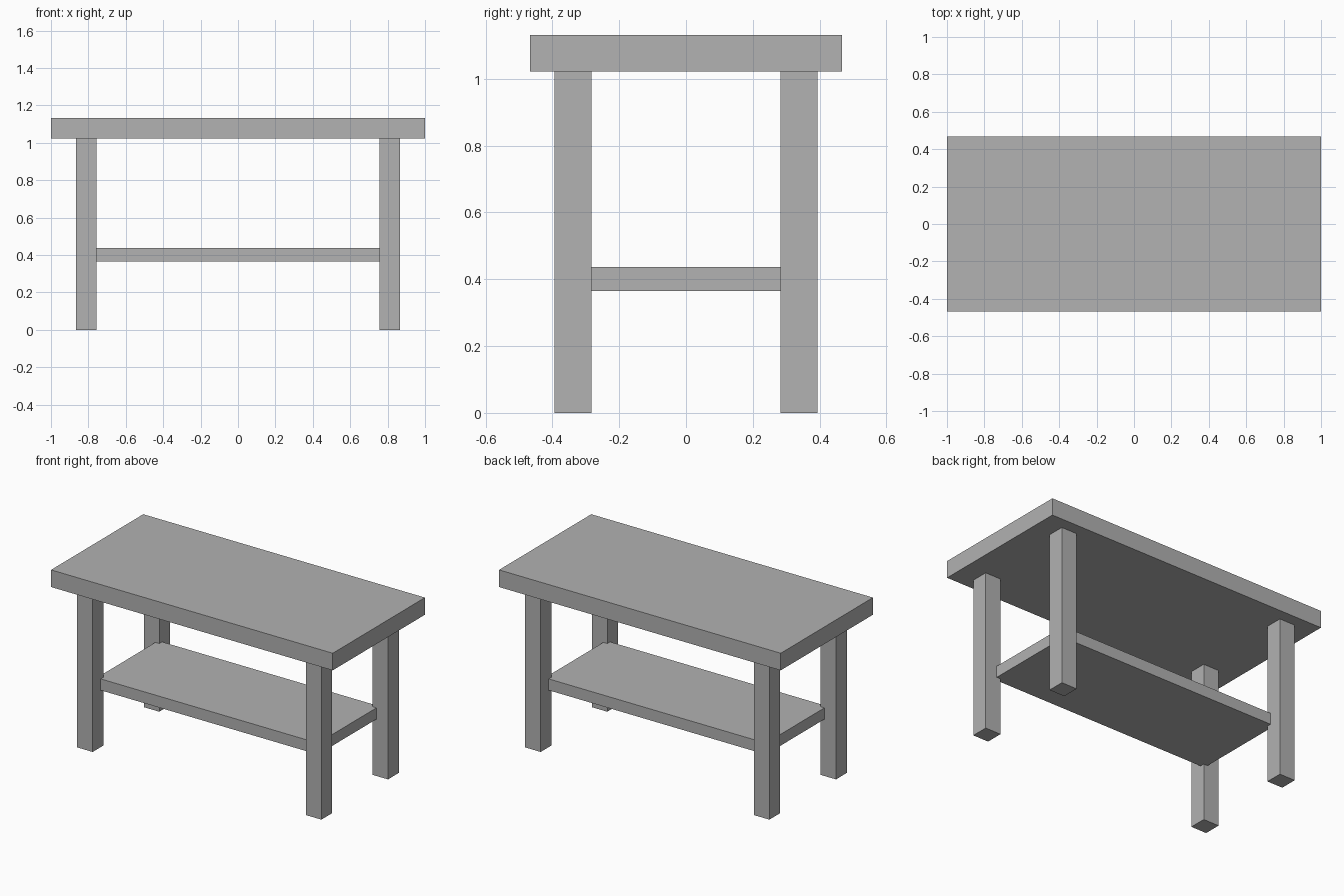
import bpy

cube = bpy.data.objects.get("Cube")
if cube:
    bpy.data.objects.remove(cube, do_unlink=True)

# Single plain grey
grey = bpy.data.materials.new("plain_grey")
grey.use_nodes = True
colour = (0.445, 0.445, 0.445, 1)
grey.diffuse_color = colour
for node in grey.node_tree.nodes:
    if node.type == 'BSDF_PRINCIPLED':
        node.inputs["Base Color"].default_value = colour


def block(name, centre, size):
    """Add a sharp-edged box with its scale applied."""
    bpy.ops.mesh.primitive_cube_add(size=1, location=centre)
    obj = bpy.context.object
    obj.name = obj.data.name = name
    obj.scale = size
    bpy.ops.object.transform_apply(location=False, rotation=False, scale=True)
    obj.data.materials.append(grey)
    return obj


HEIGHT = 1.132
THICK = 0.11
LEG_HEIGHT = HEIGHT - THICK

# Thick slab on top
block("table_top", (0, 0, HEIGHT - THICK / 2), (2, 0.935, THICK))

# Lower shelf, its corners let into the legs
block("lower_shelf", (0, 0, 0.401), (1.57, 0.622, 0.073))

# Four square legs
for side, sx in (("left", 1), ("right", -1)):
    for end, sy in (("front", -1), ("back", 1)):
        block(f"{end}_{side}_leg", (sx * 0.812, sy * 0.338, LEG_HEIGHT / 2),
              (THICK, THICK, LEG_HEIGHT))
